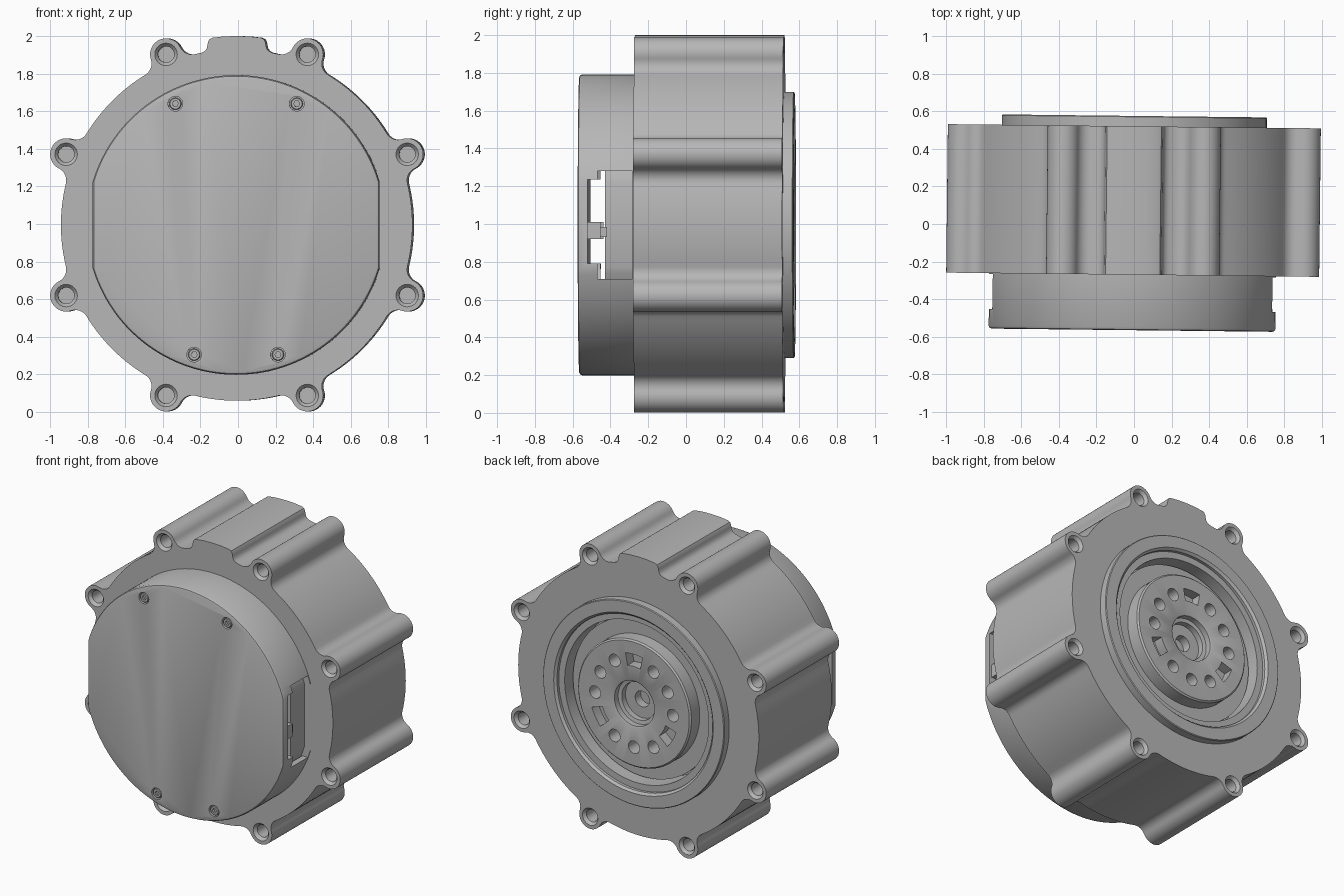
import bpy, bmesh
from math import pi, sin, cos, acos, radians
from mathutils import Matrix

if "Cube" in bpy.data.objects:
    bpy.data.objects.remove(bpy.data.objects["Cube"])

metal = bpy.data.materials.new("grey metal")
metal.use_nodes = True
GREY = (0.47, 0.47, 0.47, 1)
metal.diffuse_color = GREY
metal.node_tree.nodes["Principled BSDF"].inputs["Base Color"].default_value = GREY
parts = []


def arc(r, a0, a1, n, x=0, z=0):
    """Points on an arc in the xz plane."""
    steps = [a0 + (a1 - a0) * i / n for i in range(n + 1)]
    return [(x + r * cos(a), z + r * sin(a)) for a in steps]


def circle(r, x=0, z=0, n=32):
    return arc(r, 0, 2 * pi, n, x, z)[:-1]


def loft(name, loops, ring=False):
    """Skin a series of (y, outline) loops, capped or closed into a ring."""
    bm = bmesh.new()
    rows = [[bm.verts.new((x, y, z)) for x, z in pts] for y, pts in loops]
    pairs = list(zip(rows, rows[1:]))
    if ring:
        pairs.append((rows[-1], rows[0]))
    else:
        bm.faces.new(rows[0])
        bm.faces.new(rows[-1])
    for a, b in pairs:
        for i in range(len(a)):
            j = (i + 1) % len(a)
            bm.faces.new((a[i], a[j], b[j], b[i]))
    bmesh.ops.recalc_face_normals(bm, faces=bm.faces)
    mesh = bpy.data.meshes.new(name)
    bm.to_mesh(mesh)
    bm.free()
    mesh.materials.append(metal)
    obj = bpy.data.objects.new(name, mesh)
    bpy.context.scene.collection.objects.link(obj)
    parts.append(obj)
    return obj


def turned(name, profile, x=0, z=0, n=32, ring=False):
    """Turn an (r, y) profile about the y axis."""
    return loft(name, [(y, circle(r, x, z, n)) for r, y in profile], ring)


def box(name, x0, x1, y0, y1, z0, z1):
    pts = [(x0, z0), (x1, z0), (x1, z1), (x0, z1)]
    return loft(name, [(y0, pts), (y1, pts)])


def cut(obj, cutters):
    """Subtract the cutters, bake the result and discard them."""
    for c in cutters:
        mod = obj.modifiers.new("cut", "BOOLEAN")
        mod.operation, mod.solver, mod.object = "DIFFERENCE", "EXACT", c
    graph = bpy.context.evaluated_depsgraph_get()
    mesh = bpy.data.meshes.new_from_object(obj.evaluated_get(graph))
    obj.modifiers.clear()
    obj.data = mesh
    for c in cutters:
        parts.remove(c)
        bpy.data.objects.remove(c)


# Housing outline: round body, eight filleted bolt lugs and a top tab
R, D, E, F = 0.935, 0.982, 0.085, 0.07
phi = acos(((R + F) ** 2 + D ** 2 - (E + F) ** 2) / (2 * (R + F) * D))
lugs = [radians(22.5 + 45 * k) for k in range(8)]
half_tab = [(11.6, R), (10.4, 0.94), (9.6, 0.953), (9.2, 0.97),
            (8.9, 0.985), (8.3, 0.999), (7.4, 1.004)]


def lug_outline():
    fx, fz = (R + F) * cos(phi), (R + F) * sin(phi)
    turn = acos((fx - D) / (E + F))
    if fx < D:
        turn = acos(max(-1, (fx - D) / (E + F)))
    upper = arc(E, 0, turn, 10, D, 0)
    upper += arc(F, turn - pi, phi - pi, 8, fx, fz)[1:]
    return [(x, -z) for x, z in reversed(upper[1:])] + upper


outline = []
for k, a in enumerate(lugs):
    outline += [(x * cos(a) - z * sin(a), x * sin(a) + z * cos(a)) for x, z in lug_outline()]
    if k == 1:
        polar = [(-t, r) for t, r in half_tab] + [(t, 1.005) for t in (-4, 0, 4)]
        polar += [(t, r) for t, r in reversed(half_tab)]
        outline += [(r * cos(radians(90 + t)), r * sin(radians(90 + t))) for t, r in polar]
    else:
        outline += arc(R, a + phi, a + pi / 4 - phi, 14)[1:-1]

FRONT, BACK = -0.27, 0.52
housing = loft("housing", [(FRONT, outline), (BACK, outline)])
cutters = [turned("recess_cutter", [(0.56, 0.38), (0.56, 0.7)], n=96)]
for a in lugs:
    for face, s in ((FRONT, 1), (BACK, -1)):
        prof = [(0.064, face - s * 0.01), (0.06, face), (0.043, face + s * 0.02),
                (0.043, face + s * 0.2)]
        cutters.append(turned("bolt_hole_cutter", prof, D * cos(a), D * sin(a), 24))
cut(housing, cutters)

# Raised ring on the back face
turned("rear_ring", [(0.705, 0.49), (0.705, 0.57), (0.7, 0.575), (0.62, 0.575),
                     (0.605, 0.56), (0.605, 0.54), (0.56, 0.54), (0.56, 0.49)],
       n=96, ring=True)

# Output flange with nine holes and three curved slots
flange = turned("output_flange", [
    (0.055, 0.42), (0.055, 0.48), (0.13, 0.48), (0.13, 0.52), (0.155, 0.525),
    (0.155, 0.565), (0.165, 0.57), (0.43, 0.57), (0.44, 0.56), (0.44, 0.47),
    (0.545, 0.47), (0.545, 0.36)], n=96)
cutters = []
for k in range(12):
    a = radians(30 * k)
    if k % 4 == 3:
        w = radians(11)
        pts = arc(0.345, a - w, a + w, 8) + arc(0.26, a + w, a - w, 8)
        cutters.append(loft("slot_cutter", [(0.5, pts), (0.6, pts)]))
    else:
        cutters.append(turned("hole_cutter", [(0.043, 0.45), (0.043, 0.6)],
                              0.302 * cos(a), 0.302 * sin(a), 24))
cut(flange, cutters)


# Front cover: round cup with flattened sides
def flattened(inset):
    r, half = 0.797 - inset, 0.763 - inset
    a = acos(half / r)
    return arc(r, a, pi - a, 56) + arc(r, pi + a, 2 * pi - a, 56)


cover = loft("front_cover", [(-0.565, flattened(0.016)), (-0.561, flattened(0.006)),
                             (-0.549, flattened(0)), (-0.25, flattened(0))])
cutters = [loft("cavity_cutter", [(-0.515, flattened(0.04)), (-0.2, flattened(0.04))]),
           box("wide_window_cutter", -1, 1, -0.46, -0.275, -0.285, 0.285),
           box("window_cutter", -1, 1, -0.514, -0.4, -0.205, 0.24)]
screws = [(s * x, z) for x, z in ((0.323, 0.645), (0.223, -0.69)) for s in (-1, 1)]
for x, z in screws:
    cutters.append(turned("counterbore_cutter", [(0.039, -0.6), (0.039, -0.535)], x, z, 24))
cut(cover, cutters)

# Cover screws with hex sockets
for x, z in screws:
    screw = turned("cover_screw", [(0.028, -0.562), (0.032, -0.558), (0.032, -0.53)], x, z, 24)
    cut(screw, [turned("socket_cutter", [(0.016, -0.6), (0.016, -0.545)], x, z, 6)])

# Inner housing and side connectors seen through the windows
loft("inner_housing", [(-0.42, flattened(0.05)), (-0.25, flattened(0.05))])
for s in (-1, 1):
    x0, x1 = sorted((s * 0.62, s * 0.745))
    box("connector", x0, x1, -0.53, -0.445, -0.075, 0.015)
    box("connector_pin", x0 + 0.02, x1 - 0.02, -0.45, -0.41, -0.065, -0.01)

# Place everything and smooth the curved faces
place = Matrix.Translation((-0.004, 0, 0.995)) @ Matrix.Rotation(radians(-0.65), 4, "Z")
bpy.ops.object.select_all(action="DESELECT")
for obj in parts:
    obj.data.transform(place)
    obj.select_set(True)
bpy.context.view_layer.objects.active = housing
bpy.ops.object.shade_smooth_by_angle(angle=radians(32))
